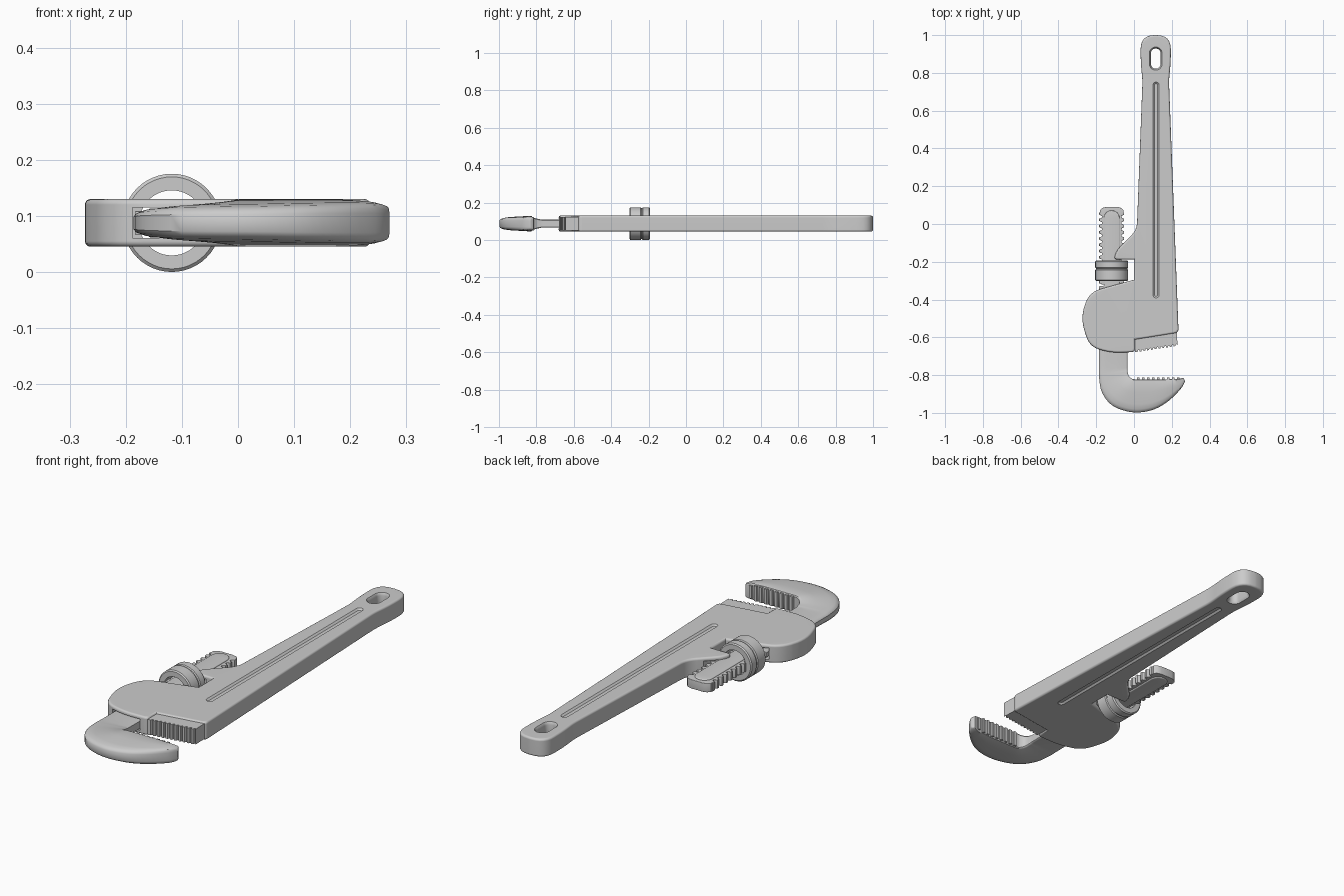
import bpy, bmesh, math
from mathutils import Vector

if "Cube" in bpy.data.objects:
    bpy.data.objects.remove(bpy.data.objects["Cube"])

CZ = 0.0875  # mid-plane of the wrench


def finish(bm, name, smooth=35):
    bmesh.ops.recalc_face_normals(bm, faces=bm.faces)
    me = bpy.data.meshes.new(name)
    bm.to_mesh(me)
    bm.free()
    ob = bpy.data.objects.new(name, me)
    bpy.context.collection.objects.link(ob)
    shade(ob, smooth)
    return ob


def activate(ob):
    bpy.ops.object.select_all(action='DESELECT')
    ob.select_set(True)
    bpy.context.view_layer.objects.active = ob


def shade(ob, angle=35):
    activate(ob)
    bpy.ops.object.shade_smooth_by_angle(angle=math.radians(angle))


def rounded(points, n=6):
    """Polygon of (x, y, trim) with each corner replaced by a curve."""
    out = []
    for i, (x, y, r) in enumerate(points):
        p = Vector((x, y))
        if r == 0:
            out.append(p)
            continue
        a = p + (Vector(points[i - 1][:2]) - p).normalized() * r
        b = p + (Vector(points[(i + 1) % len(points)][:2]) - p).normalized() * r
        for k in range(n + 1):
            t = k / n
            out.append(a * (1 - t) ** 2 + p * 2 * t * (1 - t) + b * t * t)
    return out


def inset(outline, d):
    """Outline moved inwards by d (outline runs clockwise or counter-clockwise)."""
    pts = [Vector(p[:2]) for p in outline]
    area = sum(pts[i - 1].cross(pts[i]) for i in range(len(pts)))
    s = 1 if area > 0 else -1
    out = []
    for i, p in enumerate(pts):
        e0 = (p - pts[i - 1]).normalized()
        e1 = (pts[(i + 1) % len(pts)] - p).normalized()
        n0, n1 = Vector((-e0.y, e0.x)) * s, Vector((-e1.y, e1.x)) * s
        out.append(p + (n0 + n1) * (d / (1 + n0.dot(n1))))
    return out


def loft(name, rings, closed=False):
    bm = bmesh.new()
    vs = [[bm.verts.new(p) for p in r] for r in rings]
    n = len(vs[0])
    for i in range(len(vs) - (0 if closed else 1)):
        a, b = vs[i], vs[(i + 1) % len(vs)]
        for j in range(n):
            k = (j + 1) % n
            bm.faces.new((a[j], a[k], b[k], b[j]))
    if not closed:
        caps = [bm.faces.new(vs[0]), bm.faces.new(vs[-1])]
        bmesh.ops.recalc_face_normals(bm, faces=bm.faces)
        bmesh.ops.triangulate(bm, faces=caps)
    return finish(bm, name)


def prism(name, outline, half, bevel=0.0, steps=4):
    """Outline extruded about the mid-plane, rims rounded by inset rings."""
    levels = [(0, half)]
    if bevel:
        levels = [(bevel * (1 - math.cos(a)), half - bevel + bevel * math.sin(a))
                  for a in (math.pi / 2 * k / steps for k in range(steps + 1))]
    levels = [(d, -z) for d, z in reversed(levels)] + levels
    return loft(name, [[(p.x, p.y, CZ + z) for p in inset(outline, d)] for d, z in levels])


def capsule(x, y0, y1, r, z, n=12):
    pts = []
    for cy, start in ((y1, 0), (y0, math.pi)):
        for k in range(n + 1):
            a = start + math.pi * k / n
            pts.append((x + r * math.cos(a), cy + r * math.sin(a), z))
    return pts


def cut(target, cutter):
    m = target.modifiers.new('cut', 'BOOLEAN')
    m.operation, m.solver, m.object = 'DIFFERENCE', 'EXACT', cutter
    activate(target)
    bpy.ops.object.modifier_apply(modifier=m.name)
    bpy.data.objects.remove(cutter, do_unlink=True)


# handle and housing in one casting
body = prism('handle_body', rounded([
    (0.035, 1.0, .075), (0.195, 1.0, .075), (0.195, 0.86, .05), (0.185, 0.76, .03),
    (0.236, -0.575, .02), (0.005, -0.612, 0), (0.005, -0.678, .02), (-0.12, -0.682, .05),
    (-0.235, -0.65, .055), (-0.285, -0.495, .075), (-0.235, -0.36, .06), (-0.12, -0.328, .05),
    (0, -0.295, 0), (0, -0.188, 0), (-0.108, -0.188, .022), (-0.092, -0.14, .025),
    (0.015, -0.03, .04), (0.045, 0.76, .03), (0.035, 0.86, .05)]), 0.0425, 0.010)

# hanging hole with flared rims
cut(body, loft('hole_cutter', [capsule(.115, .848, .903, r, CZ + z) for r, z in
                               ((.042, -.05), (.034, -.0425), (.026, -.030),
                                (.026, .030), (.034, .0425), (.042, .05))]))
# shallow channels on both faces
for s in (-1, 1):
    cut(body, loft('channel_cutter', [capsule(.117, -.375, .735, r, CZ + s * z)
                                      for r, z in ((.008, .035), (.018, .044), (.02, .06))]))
# passage for the sliding shank
cut(body, prism('passage_cutter', [(-.188, -.8), (-.034, -.8), (-.034, .12), (-.188, .12)], 0.027))
shade(body)
wn = body.modifiers.new('normals', 'WEIGHTED_NORMAL')
wn.keep_sharp = True

# heel jaw with toothed edge
teeth = 11
a, b = Vector((0.01, -0.678)), Vector((0.23, -0.645))
edge = []
for i in range(teeth):
    edge += [a.lerp(b, i / teeth), a.lerp(b, (i + .45) / teeth),
             a.lerp(b, (i + .6) / teeth) + Vector((0, .009)),
             a.lerp(b, (i + .9) / teeth) + Vector((0, .009))]
prism('heel_jaw', [(0.005, -0.59), (0.005, -0.678)] + edge + [b, (0.227, -0.56)], 0.036)


# hook jaw: sections from inner edge to outer edge with half thickness at each
def catmull(rows, n=4):
    out = []
    for i in range(len(rows) - 1):
        q = [rows[max(0, min(len(rows) - 1, i + d))] for d in (-1, 0, 1, 2)]
        for k in range(n):
            t = k / n
            out.append([.5 * (2 * p1 + (p2 - p0) * t + (2 * p0 - 5 * p1 + 4 * p2 - p3) * t * t
                              + (3 * p1 - p0 - 3 * p2 + p3) * t ** 3)
                        for p0, p1, p2, p3 in zip(*q)])
    return out + [list(rows[-1])]


stations = [
    (-.035, -.31, -.185, -.33, .021, .021), (-.035, -.72, -.185, -.72, .021, .021),
    (-.034, -.78, -.185, -.81, .024, .023), (-.027, -.805, -.17, -.89, .031, .026),
    (-.012, -.818, -.12, -.957, .038, .029), (.005, -.822, -.04, -.991, .042, .030),
    (.06, -.822, .035, -.997, .0425, .031), (.12, -.822, .115, -.978, .0425, .033),
    (.18, -.822, .185, -.935, .042, .034), (.235, -.82, .245, -.876, .038, .034),
    (.258, -.815, .268, -.838, .031, .029), (.262, -.816, .269, -.829, .024, .022)]
half = [(0, .82), (.02, .94), (.06, 1), (.4, 1), (.75, 1), (.9, .92), (.97, .75), (1, .5)]
section = half + [(u, -s) for u, s in reversed(half)]
loft('hook_jaw', [[(xi + (xo - xi) * u, yi + (yo - yi) * u, CZ + s * (hi + (ho - hi) * u))
                   for u, s in section] for xi, yi, xo, yo, hi, ho in catmull(stations)])

# hook jaw teeth
for i in range(9):
    x = .012 + i * .0265
    prism('hook_tooth_%d' % (i + 1),
          [(x, -.835), (x + .018, -.835), (x + .018, -.813), (x + .005, -.813)],
          .036 if i < 8 else .030)

# threaded shank: toothed edges and a raised core
side = []
y, pitch = -.32, .033
while y < .045:
    side += [(.052, y), (.066, y + .006), (.066, y + .018), (.052, y + .024)]
    y += pitch
side += [(.063, .055), (.063, .072), (.05, .085), (.03, .09)]
prism('shank_thread', [(-.118 + x, y) for x, y in side] +
      [(-.118 - x, y) for x, y in reversed(side)], 0.021, 0.002)
prism('shank_core', [p[:2] for p in capsule(-.118, -.40, .03, .042, 0)], 0.026, 0.005)

# adjusting nut: grooved ring turned about the shank
profile = [(.058, -.302), (.082, -.302), (.0875, -.297), (.0875, -.243), (.083, -.239),
           (.083, -.235), (.0875, -.231), (.0875, -.198), (.082, -.193), (.058, -.193)]
seg = 48
loft('adjusting_nut', [[(-.118 + r * math.cos(t), y, CZ + r * math.sin(t)) for r, y in profile]
                       for t in (2 * math.pi * i / seg for i in range(seg))], closed=True)
